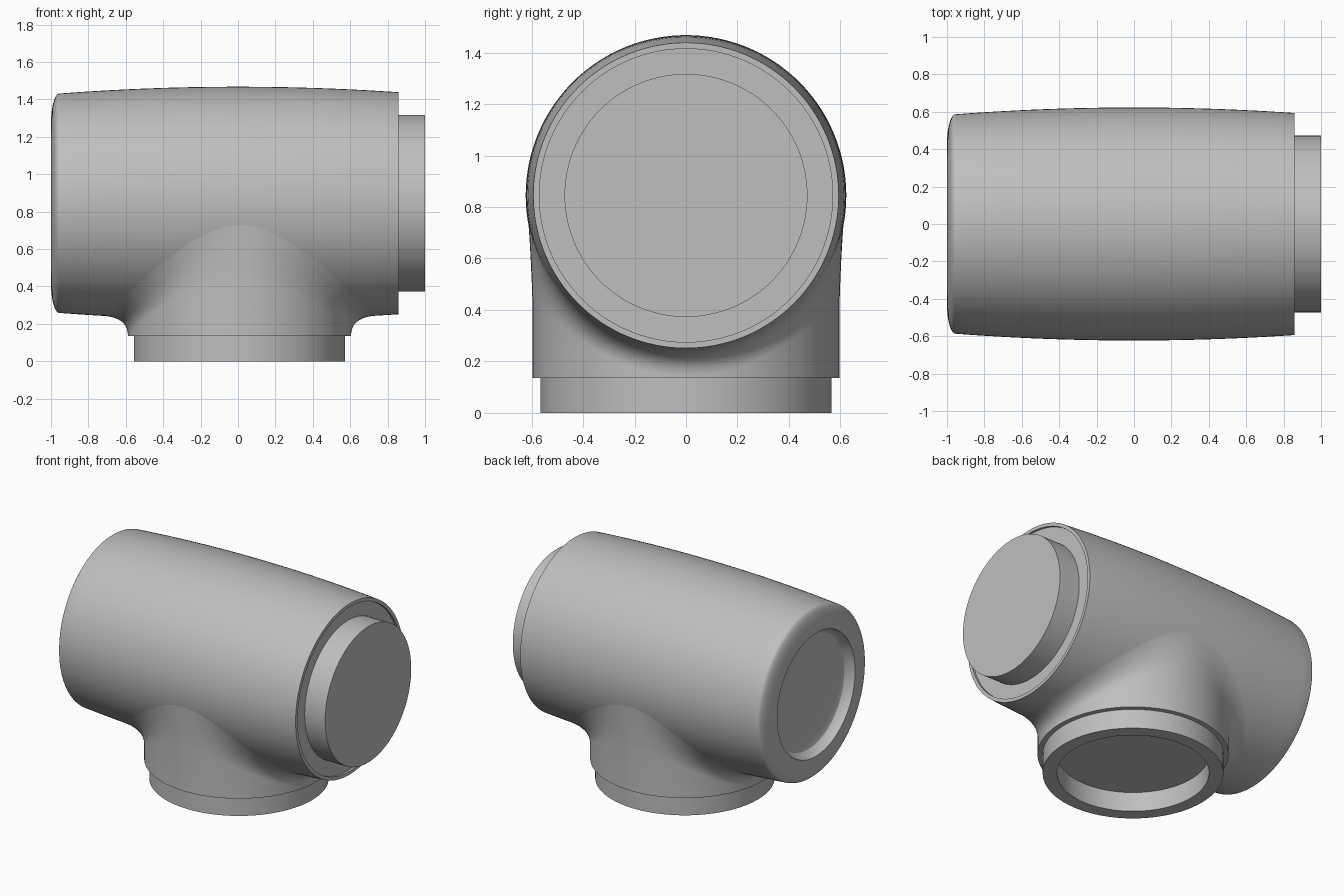
import bpy, bmesh, math
from mathutils import Vector, Matrix

cube = bpy.data.objects.get("Cube")
if cube:
    bpy.data.objects.remove(cube, do_unlink=True)

grey = bpy.data.materials.new("plain_grey")
grey.use_nodes = True
grey.diffuse_color = (0.52, 0.52, 0.52, 1)
grey.node_tree.nodes["Principled BSDF"].inputs["Base Color"].default_value = grey.diffuse_color

AXIS_Z = 0.845      # height of the barrel axis
NECK_X = 0.008      # centre of the branch
NECK_R = 0.597
SHOULDER_Z = 0.135
SIDES = 128


def barrel_radius(x):
    return 0.623 - 0.04 * x * x


def finish(name, bm, angle=25):
    bmesh.ops.recalc_face_normals(bm, faces=bm.faces)
    mesh = bpy.data.meshes.new(name)
    bm.to_mesh(mesh)
    bm.free()
    obj = bpy.data.objects.new(name, mesh)
    bpy.context.collection.objects.link(obj)
    mesh.materials.append(grey)
    bpy.ops.object.select_all(action='DESELECT')
    obj.select_set(True)
    bpy.context.view_layer.objects.active = obj
    bpy.ops.object.shade_smooth_by_angle(angle=math.radians(angle))
    return obj


def bridge(bm, rings):
    for a, b in zip(rings, rings[1:]):
        for i in range(SIDES):
            j = (i + 1) % SIDES
            bm.faces.new((a[i], a[j], b[j], b[i]))


def lathe(name, profile, matrix):
    """Closed solid of revolution from (radius, height) points."""
    bm = bmesh.new()
    rings = []
    for r, h in profile:
        ring = []
        for i in range(SIDES):
            t = math.tau * i / SIDES
            ring.append(bm.verts.new(matrix @ Vector((r * math.cos(t), r * math.sin(t), h))))
        rings.append(ring)
    bridge(bm, rings)
    bm.faces.new(rings[0])
    bm.faces.new(rings[-1])
    return finish(name, bm)


# Barrel: recessed rounded end, gently bulging wall, grooved face and plug
along_x = Matrix.Translation((0, 0, AXIS_Z)) @ Matrix.Rotation(math.pi / 2, 4, 'Y')
START, END = -0.955, 0.858
profile = [(0.36, -0.93), (0.395, -0.94), (0.415, -0.962), (0.427, -1.0)]
rim = barrel_radius(START)
for i in range(1, 11):
    t = math.pi / 2 * i / 10
    profile.append((0.427 + (rim - 0.427) * math.sin(t), START - 0.045 * math.cos(t)))
for i in range(1, 25):
    x = START + (END - START) * i / 24
    profile.append((barrel_radius(x), x))
profile += [(0.57, END), (0.57, END - 0.015), (0.472, END - 0.015), (0.472, 1.0)]
lathe("barrel", profile, along_x)

# Collar: open socket ring under the branch
lathe("branch_collar",
      [(0.475, SHOULDER_Z), (0.475, 0), (0.565, 0), (0.565, SHOULDER_Z), (NECK_R, SHOULDER_Z)],
      Matrix.Translation((NECK_X, 0, 0)))


# Branch neck: round at the shoulder, flaring smoothly into the barrel
def on_barrel(x, phi, scale=1.0):
    r = barrel_radius(x) * scale
    return Vector((x, r * math.sin(phi), AXIS_Z - r * math.cos(phi)))


STEPS = 18
bm = bmesh.new()
rings = [[] for _ in range(STEPS + 2)]
for i in range(SIDES):
    t = math.tau * i / SIDES
    c, s = math.cos(t), math.sin(t)
    base = Vector((NECK_X + NECK_R * c, NECK_R * s, SHOULDER_Z))
    rings[0].append(bm.verts.new(base))
    low = base + Vector((0, 0, 0.004 + 0.3 * s * s))
    spread = 0.14 + 0.05 * s * s
    r = barrel_radius(base.x)
    phi = math.asin(base.y / r)
    swing = spread * s / r
    corner = on_barrel(base.x, phi, 1 / math.cos(swing / 2))
    top = on_barrel(base.x + spread * c, phi + swing, 0.999)
    for k in range(STEPS + 1):
        u = k / STEPS
        p = low * (1 - u) ** 2 + corner * 2 * u * (1 - u) + top * u * u
        rings[k + 1].append(bm.verts.new(p))
bridge(bm, rings)
finish("branch_neck", bm, 60)
